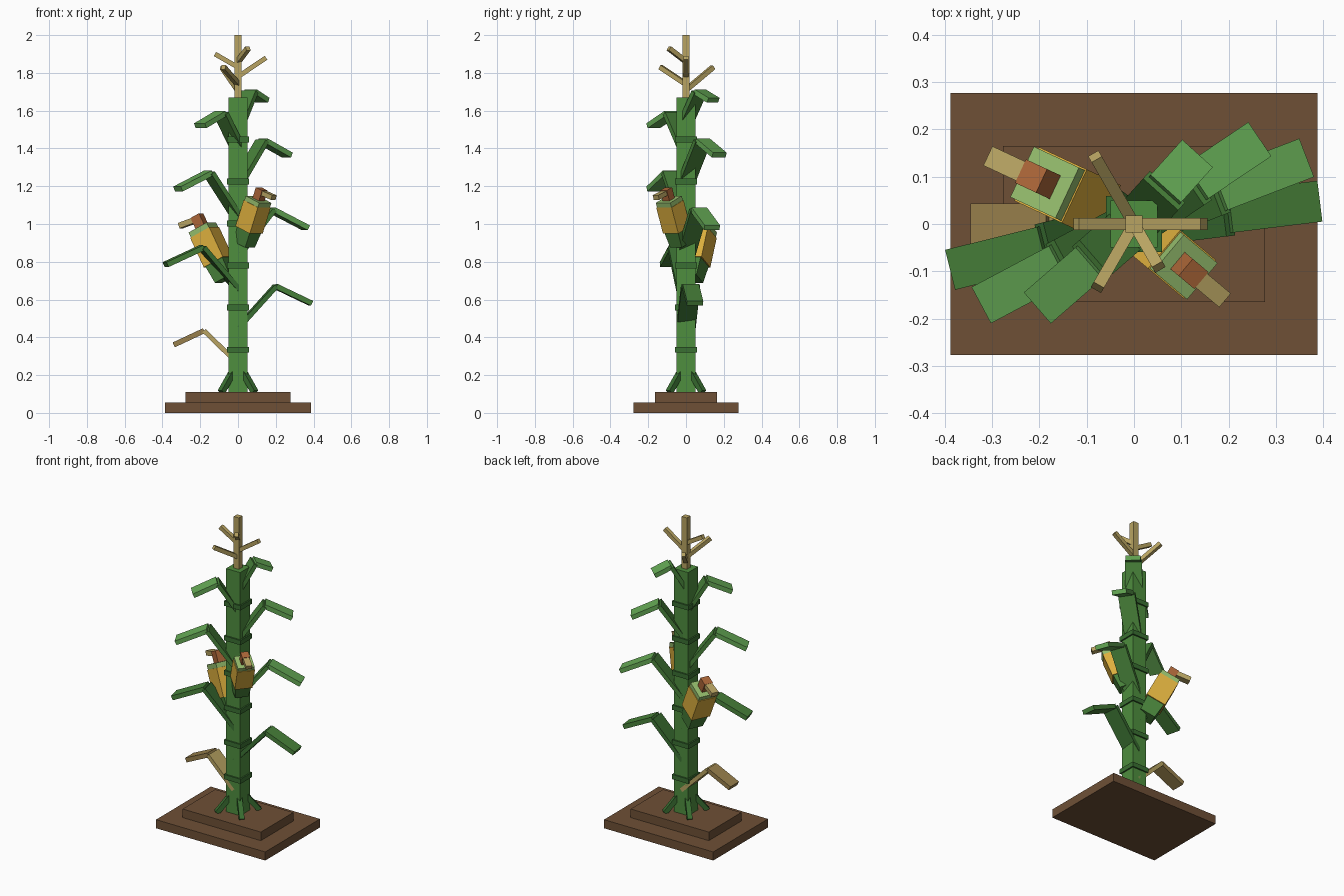
import bpy
from math import sin, cos, radians
from mathutils import Matrix, Vector

if "Cube" in bpy.data.objects:
    bpy.data.objects.remove(bpy.data.objects["Cube"])


def material(name, r, g, b):
    linear = [(c / 255 / 12.92) if c < 11 else ((c / 255 + 0.055) / 1.055) ** 2.4 for c in (r, g, b)]
    m = bpy.data.materials.new(name)
    m.use_nodes = True
    m.diffuse_color = (*linear, 1)
    m.node_tree.nodes["Principled BSDF"].inputs["Base Color"].default_value = (*linear, 1)
    return m


soil = material("soil brown", 110, 80, 54)
stalk_green = material("stalk green", 78, 142, 62)
dark_green = material("dark green", 58, 112, 50)
leaf_green = material("leaf green", 72, 130, 58)
light_green = material("light leaf green", 100, 168, 84)
husk_green = material("pale husk green", 148, 188, 108)
tan = material("straw tan", 184, 164, 98)
dry = material("dry brown", 152, 128, 76)
yellow = material("kernel yellow", 222, 176, 62)
rust = material("silk rust", 172, 102, 56)


def strut(name, start, end, width, thick, mat, taper=1.0):
    """Box running from start to end; width is horizontal, taper scales the far end."""
    start, end = Vector(start), Vector(end)
    axis = (end - start).normalized()
    side = Vector((0, 0, 1)).cross(axis)
    side = side.normalized() if side.length > 0.001 else Vector((0, 1, 0))
    up = axis.cross(side)
    verts = []
    for point, scale in ((start, 1), (end, taper)):
        for a, b in ((-1, -1), (1, -1), (1, 1), (-1, 1)):
            verts.append(point + side * a * width * scale / 2 + up * b * thick * scale / 2)
    faces = [(3, 2, 1, 0), (4, 5, 6, 7)]
    faces += [(i, (i + 1) % 4, (i + 1) % 4 + 4, i + 4) for i in range(4)]
    mesh = bpy.data.meshes.new(name)
    mesh.from_pydata(verts, [], faces)
    mesh.materials.append(mat)
    obj = bpy.data.objects.new(name, mesh)
    bpy.context.collection.objects.link(obj)
    return obj


def polar(azimuth, radius, z):
    a = radians(azimuth)
    return Vector((radius * cos(a), radius * sin(a), z))


# Ground slabs
strut("ground_slab", (0, 0, 0), (0, 0, 0.055), 0.555, 0.775, soil)
strut("soil_mound", (0, 0, 0.055), (0, 0, 0.11), 0.33, 0.555, soil)

# Stalk with node rings and brace roots
strut("stalk", (0, 0, 0.11), (0, 0, 1.67), 0.1, 0.1, stalk_green)
for i in range(6):
    z = 0.32 + 0.2225 * i
    strut("stalk_node", (0, 0, z), (0, 0, z + 0.03), 0.118, 0.118, dark_green)
for i in range(4):
    az = 45 + 90 * i
    strut("brace_root", polar(az, 0.045, 0.21), polar(az, 0.125, 0.11), 0.03, 0.03, dark_green)

# Leaves: azimuth, start height, knee radius and height, tip radius and height, colours
leaves = [
    (180, 0.26, 0.18, 0.435, 0.34, 0.36, tan, dry),
    (7, 0.45, 0.20, 0.67, 0.39, 0.58, dark_green, leaf_green),
    (194, 0.65, 0.195, 0.875, 0.395, 0.785, dark_green, leaf_green),
    (21, 0.84, 0.19, 1.075, 0.385, 0.98, leaf_green, light_green),
    (208, 1.03, 0.175, 1.27, 0.36, 1.185, leaf_green, light_green),
    (34, 1.22, 0.155, 1.44, 0.315, 1.365, leaf_green, light_green),
    (221, 1.40, 0.12, 1.585, 0.265, 1.52, leaf_green, light_green),
    (48, 1.54, 0.095, 1.70, 0.195, 1.655, leaf_green, light_green),
]
for az, z, knee_r, knee_z, tip_r, tip_z, low, high in leaves:
    knee = polar(az, knee_r, knee_z)
    strut("leaf_rise", polar(az, 0, z), knee, 0.1, 0.025, low)
    strut("leaf_droop", knee, polar(az, tip_r, tip_z), 0.087, 0.028, high)


# Ears of grain leaning out from the stalk
def ear(az, radius, z, lean, size):
    base = polar(az, radius, z)
    axis = polar(az, sin(radians(lean)), cos(radians(lean)))

    def along(d):
        return base + axis * d * size

    strut("ear_husk", along(0), along(0.12), 0.095 * size, 0.095 * size, leaf_green, 1.2)
    strut("ear_kernels", along(0.1), along(0.275), 0.125 * size, 0.125 * size, yellow)
    strut("ear_collar", along(0.27), along(0.305), 0.118 * size, 0.118 * size, husk_green)
    strut("ear_silk", along(0.3), along(0.375), 0.055 * size, 0.055 * size, rust)
    tip = along(0.355)
    strut("silk_tip", tip, tip + polar(az, 0.105 * size, -0.035 * size), 0.045 * size, 0.03 * size, tan_silk)


tan_silk = tan
ear(155, 0.07, 0.71, 27, 1.0)
ear(-40, 0.045, 0.89, 22, 0.85)

# Tassel: azimuth, start height, reach, end height
strut("tassel_stem", (0, 0, 1.66), (0, 0, 2.0), 0.036, 0.036, tan)
for az, z, reach, end_z in (
    (0, 1.78, 0.148, 1.88),
    (240, 1.74, 0.155, 1.83),
    (120, 1.71, 0.165, 1.83),
    (180, 1.83, 0.122, 1.90),
    (300, 1.86, 0.105, 1.93),
):
    strut("tassel_branch", polar(az, 0, z), polar(az, reach, end_z), 0.025, 0.025, tan)
